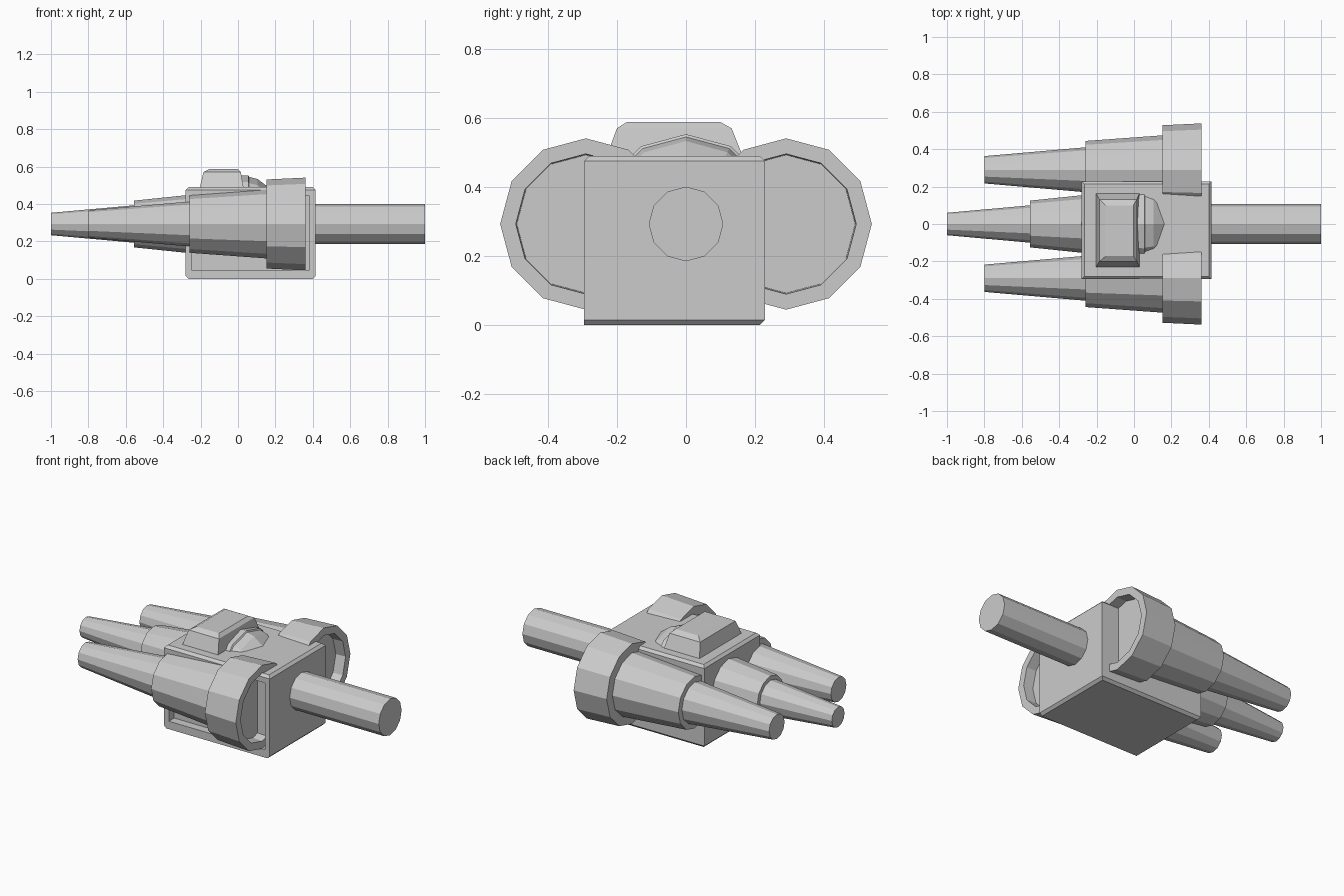
import bpy, bmesh, math

if "Cube" in bpy.data.objects:
    bpy.data.objects.remove(bpy.data.objects["Cube"])

ZC = 0.293  # height of all barrel axes


def finish(bm, name):
    bmesh.ops.recalc_face_normals(bm, faces=bm.faces)
    me = bpy.data.meshes.new(name)
    bm.to_mesh(me)
    bm.free()
    ob = bpy.data.objects.new(name, me)
    bpy.context.collection.objects.link(ob)
    return ob


def loft(name, loops):
    """Skin a list of equal-length vertex loops and cap both ends."""
    bm = bmesh.new()
    rings = [[bm.verts.new(p) for p in loop] for loop in loops]
    n = len(rings[0])
    for a, b in zip(rings, rings[1:]):
        for i in range(n):
            j = (i + 1) % n
            bm.faces.new((a[i], a[j], b[j], b[i]))
    bm.faces.new(rings[0])
    bm.faces.new(rings[-1])
    return finish(bm, name)


def turned(name, profile, y=0.0, sides=12):
    """Turn an (x, radius) profile around an axis parallel to x."""
    angles = [2 * math.pi * i / sides for i in range(sides)]
    return loft(name, [[(x, y + r * math.sin(a), ZC + r * math.cos(a))
                        for a in angles] for x, r in profile])


def rect(x0, x1, y0, y1, z):
    return [(x0, y0, z), (x1, y0, z), (x1, y1, z), (x0, y1, z)]


# body block: chamfered top and bottom, with a recessed front panel
X0, X1, Y0, Y1, H, C = -0.28, 0.415, -0.295, 0.228, 0.49, 0.015
body = loft("body", [
    rect(X0 + C, X1 - C, Y0, Y1 - C, 0),
    rect(X0, X1, Y0, Y1, C),
    rect(X0, X1, Y0, Y1, H - C),
    rect(X0 + C, X1 - C, Y0 + C, Y1 - C, H)])
bm = bmesh.new()
bm.from_mesh(body.data)
front = max((f for f in bm.faces if f.normal.y < -0.99), key=lambda f: f.calc_area())
bmesh.ops.inset_region(bm, faces=[front], thickness=0.045)
bmesh.ops.inset_region(bm, faces=[front], thickness=0.0, depth=-0.05)
bm.to_mesh(body.data)
bm.free()

# twin side barrels with hollow rear collars
for side, y in (("front", -0.29), ("back", 0.29)):
    turned(side + "_barrel", [
        (-0.80, 0.073), (-0.26, 0.12), (-0.26, 0.154), (0.152, 0.184),
        (0.152, 0.238), (0.362, 0.248), (0.362, 0.203), (0.30, 0.20)], y)

# longer middle barrel
turned("middle_barrel", [
    (-1.0, 0.06), (-0.555, 0.10), (-0.555, 0.125), (-0.2, 0.162)])

# round drum that breaks through the top and back of the body
turned("inner_drum", [
    (-0.12, 0.18), (-0.12, 0.25), (0.055, 0.26), (0.06, 0.252),
    (0.105, 0.24), (0.165, 0.195), (0.2, 0.1)])

# rear shaft
turned("rear_shaft", [(0.38, 0.108), (1.0, 0.108)])

# bevelled hatch on top
loft("top_hatch", [
    rect(-0.207, 0.032, -0.235, 0.17, 0.475),
    rect(-0.185, 0.015, -0.20, 0.132, 0.57),
    rect(-0.152, -0.003, -0.172, 0.10, 0.588)])
